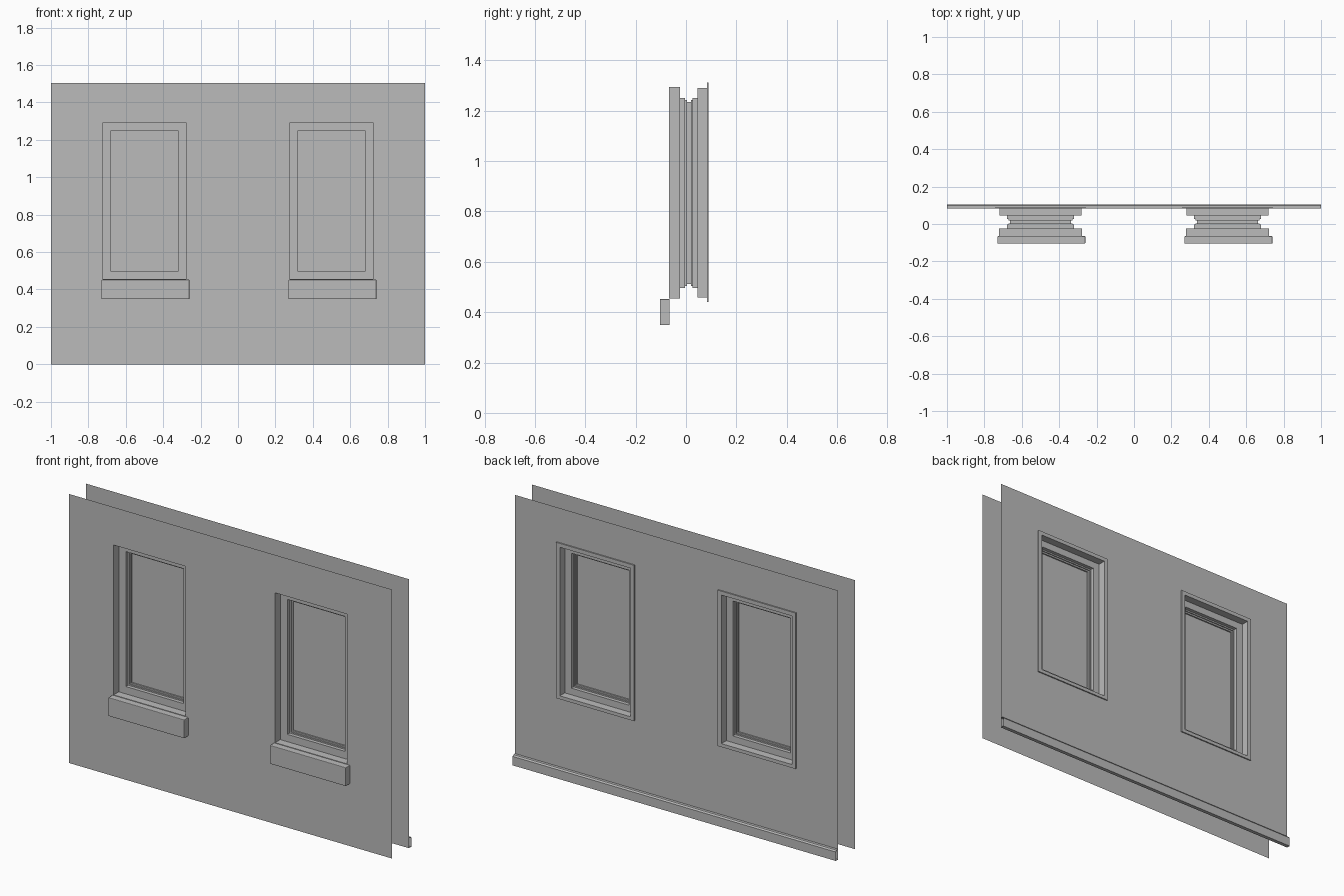
import bpy
import bmesh

cube = bpy.data.objects.get("Cube")
if cube:
    bpy.data.objects.remove(cube, do_unlink=True)

# One plain grey for everything
GREY = (0.5, 0.5, 0.5, 1.0)
mat = bpy.data.materials.new("plain grey")
mat.use_nodes = True
mat.diffuse_color = GREY
mat.node_tree.nodes["Principled BSDF"].inputs["Base Color"].default_value = GREY

FRONT, BACK, TOP = -0.068, 0.083, 1.505
CENTRES = {"right": -0.5, "left": 0.5}


def finish(name, bm):
    mesh = bpy.data.meshes.new(name)
    bm.to_mesh(mesh)
    bm.free()
    mesh.materials.append(mat)
    obj = bpy.data.objects.new(name, mesh)
    bpy.context.collection.objects.link(obj)
    return obj


def wall(name, y, half, z0, z1, facing):
    """Thin sheet split into a grid, leaving out the window cells."""
    xs = [-1] + [c + s * half for c in CENTRES.values() for s in (-1, 1)] + [1]
    zs = [0, z0, z1, TOP]
    bm = bmesh.new()
    grid = [[bm.verts.new((x, y, z)) for z in zs] for x in xs]
    for i in range(len(xs) - 1):
        for j in range(len(zs) - 1):
            if j == 1 and i in (1, 3):
                continue
            quad = [grid[i][j], grid[i + 1][j], grid[i + 1][j + 1], grid[i][j + 1]]
            bm.faces.new(quad if facing < 0 else quad[::-1])
    return finish(name, bm)


def stepped_frame(name, cx, rings, facing, fill=False):
    """Join rectangles (half width, bottom, top, depth) into a stepped surround."""
    bm = bmesh.new()
    loops = []
    for half, z0, z1, y in rings:
        corners = ((-half, z0), (half, z0), (half, z1), (-half, z1))
        loops.append([bm.verts.new((cx + x, y, z)) for x, z in corners])
    for a, b in zip(loops, loops[1:]):
        for k in range(4):
            n = (k + 1) % 4
            quad = [a[k], a[n], b[n], b[k]]
            bm.faces.new(quad if facing < 0 else quad[::-1])
    if fill:
        bm.faces.new(loops[-1] if facing < 0 else loops[-1][::-1])
    return finish(name, bm)


def box(name, x0, x1, y0, y1, z0, z1, bevel):
    bm = bmesh.new()
    bmesh.ops.create_cube(bm, size=1)
    for v in bm.verts:
        v.co = ((x0 + x1) / 2 + v.co.x * (x1 - x0),
                (y0 + y1) / 2 + v.co.y * (y1 - y0),
                (z0 + z1) / 2 + v.co.z * (z1 - z0))
    obj = finish(name, bm)
    mod = obj.modifiers.new("soft edges", "BEVEL")
    mod.width = bevel
    mod.segments = 2
    return obj


# Wall sheets
OUTER = (0.222, 0.455, 1.293)
INNER = (0.218, 0.459, 1.29)
OPENING = (0.178, 0.496, 1.251)
SASH = (0.171, 0.503, 1.243)
PANE = (0.163, 0.511, 1.234)
TRIM = (0.241, 0.44, 1.312)
wall("front_wall", FRONT, *OUTER, -1)
wall("back_wall", BACK, *INNER, 1)

for side, cx in CENTRES.items():
    # Outside half: reveal, frame and stepped sash
    stepped_frame(side + "_window_front", cx, [
        OUTER + (FRONT,), OUTER + (-0.023,), OPENING + (-0.023,),
        OPENING + (-0.003,), SASH + (-0.003,), SASH + (0.003,),
        PANE + (0.003,), PANE + (0.011,)], -1)
    # Inside half, starting with the raised trim on the wall
    stepped_frame(side + "_window_back", cx, [
        TRIM + (BACK,), TRIM + (0.09,), INNER + (0.09,), INNER + (0.046,),
        OPENING + (0.046,), OPENING + (0.026,), SASH + (0.026,),
        SASH + (0.02,), PANE + (0.02,), PANE + (0.012,)], 1)
    # Pane
    stepped_frame(side + "_pane_front", cx, [PANE + (0.011,)], -1, True)
    stepped_frame(side + "_pane_back", cx, [PANE + (0.012,)], 1, True)
    # Sill
    box(side + "_sill", cx - 0.23, cx + 0.24, -0.104, -0.065, 0.348, 0.452, 0.003)

# Skirting strip along the inside, open at both ends
profile = [(BACK, 0.0), (0.104, 0.0), (0.104, 0.05), (0.098, 0.058), (BACK, 0.058)]
bm = bmesh.new()
ends = [[bm.verts.new((x, y, z)) for y, z in profile] for x in (-1, 1)]
for k in range(len(profile) - 1):
    bm.faces.new((ends[0][k], ends[0][k + 1], ends[1][k + 1], ends[1][k]))
bmesh.ops.recalc_face_normals(bm, faces=bm.faces)
skirting = finish("skirting", bm)
if skirting.data.polygons[0].normal.z > 0:
    skirting.data.flip_normals()
